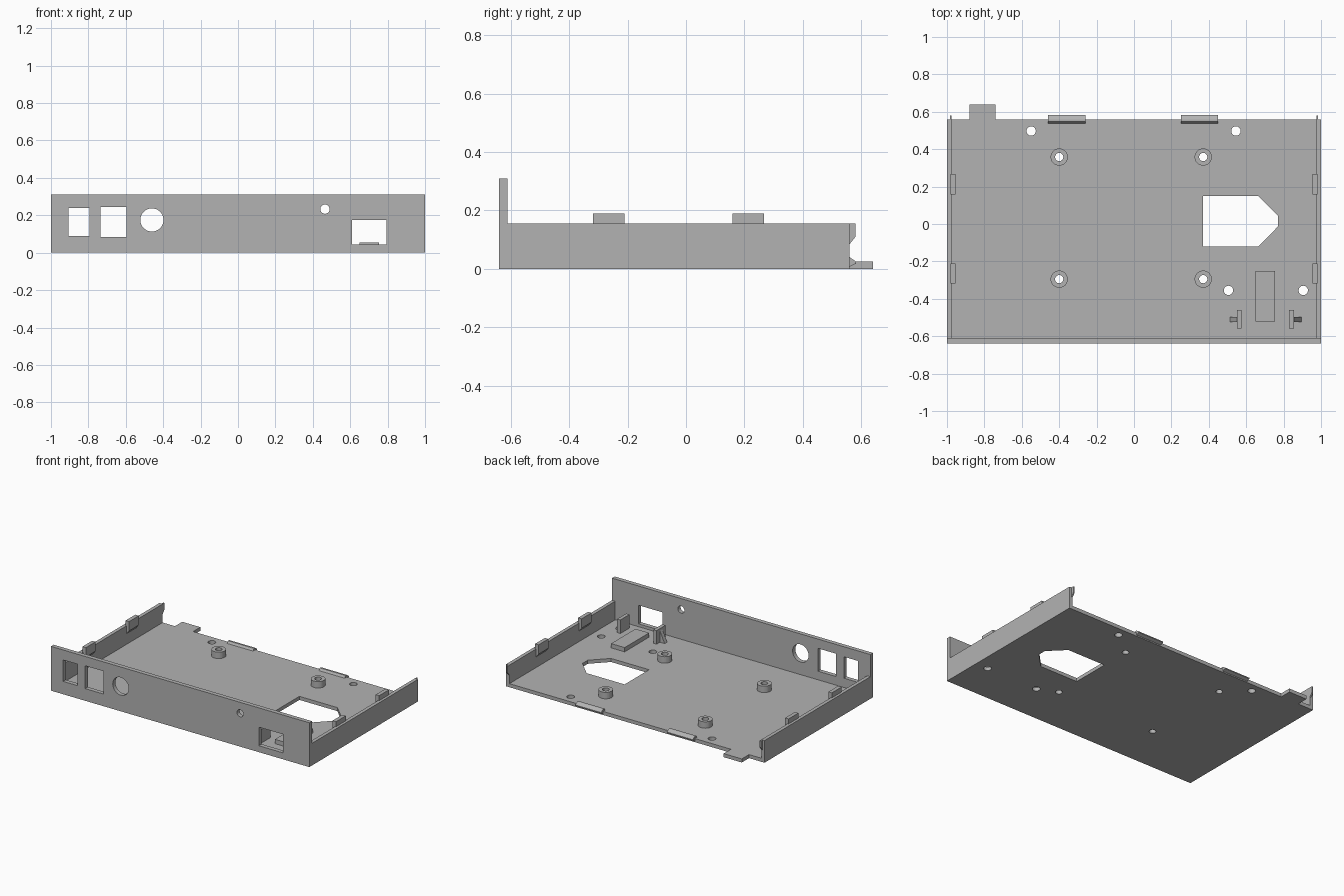
import bpy, bmesh
from math import cos, sin, tau
from mathutils import Vector

cube = bpy.data.objects.get("Cube")
if cube:
    bpy.data.objects.remove(cube, do_unlink=True)

grey = bpy.data.materials.new("plain grey")
grey.use_nodes = True
colour = (0.45, 0.45, 0.45, 1)
grey.diffuse_color = colour
grey.node_tree.nodes["Principled BSDF"].inputs["Base Color"].default_value = colour

# Each axis maps a 2D profile point plus a depth to 3D
PLACE = {
    "x": lambda a, b, d: Vector((d, a, b)),
    "y": lambda a, b, d: Vector((a, d, b)),
    "z": lambda a, b, d: Vector((a, b, d)),
}


def prism(name, axis, profile, lo, hi):
    """Extrude a closed profile along an axis from lo to hi."""
    bm = bmesh.new()
    face = bm.faces.new([bm.verts.new(PLACE[axis](a, b, lo)) for a, b in profile])
    out = bmesh.ops.extrude_face_region(bm, geom=[face])
    verts = [v for v in out["geom"] if isinstance(v, bmesh.types.BMVert)]
    bmesh.ops.translate(bm, verts=verts, vec=PLACE[axis](0, 0, hi - lo))
    bmesh.ops.recalc_face_normals(bm, faces=bm.faces)
    mesh = bpy.data.meshes.new(name)
    bm.to_mesh(mesh)
    bm.free()
    mesh.materials.append(grey)
    obj = bpy.data.objects.new(name, mesh)
    bpy.context.collection.objects.link(obj)
    return obj


def rect(a0, a1, b0, b1):
    return [(a0, b0), (a1, b0), (a1, b1), (a0, b1)]


def circle(a, b, r, n=32):
    return [(a + r * cos(tau * i / n), b + r * sin(tau * i / n)) for i in range(n)]


def box(name, x0, x1, y0, y1, z0, z1):
    return prism(name, "z", rect(x0, x1, y0, y1), z0, z1)


def cut(target, axis, profiles, lo, hi):
    """Cut each profile right through the target."""
    for profile in profiles:
        cutter = prism("cutter", axis, profile, lo, hi)
        cutter.hide_render = True
        mod = target.modifiers.new("opening", "BOOLEAN")
        mod.operation = "DIFFERENCE"
        mod.solver = "EXACT"
        mod.object = cutter
        bpy.context.view_layer.objects.active = target
        bpy.ops.object.modifier_apply(modifier=mod.name)
        bpy.data.objects.remove(cutter, do_unlink=True)


FLOOR = 0.025
FRONT, INNER, BACK = -0.64, -0.61, 0.56
WALL, TOP = 0.975, 0.155

# Floor with a pointed opening, screw holes and standoff bores
posts = [(x, y) for x in (-0.4, 0.37) for y in (0.358, -0.295)]
holes = [(-0.55, 0.497), (0.545, 0.497), (0.505, -0.355), (0.905, -0.355)]
floor = box("floor", -WALL, WALL, INNER, BACK, 0, FLOOR)
opening = [(0.37, 0.15), (0.665, 0.15), (0.77, 0.045),
           (0.77, -0.013), (0.665, -0.12), (0.37, -0.12)]
cut(floor, "z", [opening] + [circle(x, y, 0.025) for x, y in holes]
    + [circle(x, y, 0.022) for x, y in posts], -0.1, 0.1)

# Standoffs
for x, y in posts:
    post = prism("standoff", "z", circle(x, y, 0.046), FLOOR, 0.07)
    cut(post, "z", [circle(x, y, 0.022)], 0, 0.1)

# Front panel with switch, socket and indicator openings
panel = box("front_panel", -1, 1, FRONT, INNER, 0, 0.31)
cut(panel, "y", [
    rect(-0.905, -0.795, 0.09, 0.24),
    rect(-0.735, -0.595, 0.085, 0.245),
    rect(0.61, 0.795, 0.045, 0.175),
    circle(-0.46, 0.175, 0.062),
    circle(0.465, 0.233, 0.025),
], FRONT - 0.1, INNER + 0.1)

# Side walls, their rear lips and inner snap tabs
for side, s in (("left", 1), ("right", -1)):
    box(side + "_wall", s * WALL, s, INNER, BACK, 0, TOP)
    prism(side + "_rear_lip", "x",
          [(BACK, 0.085), (0.58, 0.11), (0.58, TOP), (BACK, TOP)],
          s * WALL, s * 0.985)
    for y in (-0.265, 0.213):
        prism(side + "_snap_tab", "y",
              [(s * WALL, 0.1), (s * 0.955, 0.125), (s * 0.955, 0.19), (s * WALL, 0.19)],
              y - 0.054, y + 0.054)
        # The tab root rests on the wall top
        box(side + "_tab_root", s * WALL, s * 0.982, y - 0.054, y + 0.054, TOP, 0.19)

# Rear clips and locating tongue
for x in (-0.36, 0.35):
    prism("rear_clip", "x",
          [(0.537, FLOOR), (0.547, 0.04), (BACK, 0.04), (0.582, FLOOR),
           (0.582, 0.018), (BACK, 0.008), (BACK, FLOOR)],
          x - 0.1, x + 0.1)
box("rear_tongue", -0.88, -0.74, BACK, 0.64, 0, FLOOR)

# Socket support pad and its two braced brackets
box("socket_pad", 0.65, 0.755, -0.52, -0.25, FLOOR, 0.055)
for inner, outer, tip in ((0.575, 0.55, 0.513), (0.83, 0.855, 0.895)):
    box("socket_bracket", inner, outer, -0.56, -0.46, FLOOR, 0.12)
    prism("bracket_brace", "y", [(outer, FLOOR), (tip, FLOOR), (outer, 0.105)],
          -0.525, -0.497)
